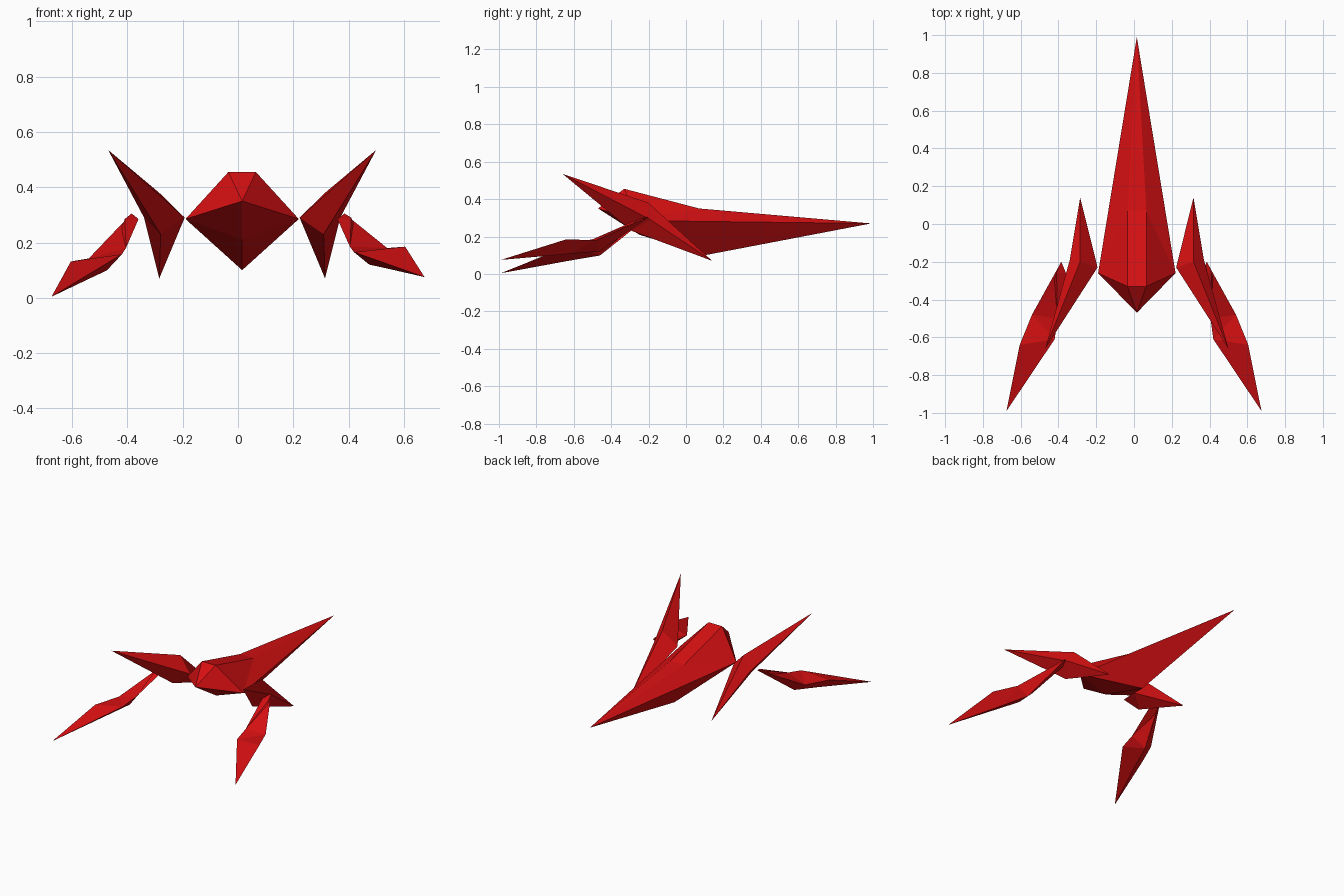
import bpy, bmesh
from mathutils import Vector

if "Cube" in bpy.data.objects:
    bpy.data.objects.remove(bpy.data.objects["Cube"])

red = bpy.data.materials.new("red")
red.diffuse_color = (0.68, 0.005, 0.006, 1)
red.use_nodes = True
red.node_tree.nodes["Principled BSDF"].inputs["Base Color"].default_value = red.diffuse_color
AXIS = 0.015  # symmetry plane of hull and wings


def make(name, verts, faces, x=0.0):
    bm = bmesh.new()
    vs = [bm.verts.new(v) for v in verts]
    for f in faces:
        bm.faces.new([vs[i] for i in f])
    bmesh.ops.triangulate(bm, faces=[f for f in bm.faces if len(f.verts) > 3])
    bmesh.ops.recalc_face_normals(bm, faces=bm.faces)
    me = bpy.data.meshes.new(name)
    bm.to_mesh(me)
    bm.free()
    me.materials.append(red)
    ob = bpy.data.objects.new(name, me)
    ob.location.x = x
    bpy.context.collection.objects.link(ob)
    return ob


def loft(name, rings, x=0.0):
    """Skin through rings of points; a one-point ring is a tip."""
    verts, ids = [], []
    for r in rings:
        ids.append(list(range(len(verts), len(verts) + len(r))))
        verts += r
    faces = []
    for a, b in zip(ids, ids[1:]):
        n = max(len(a), len(b))
        for i in range(n):
            j = (i + 1) % n
            if len(a) == 1:
                faces.append((a[0], b[i], b[j]))
            elif len(b) == 1:
                faces.append((a[i], a[j], b[0]))
            else:
                faces.append((a[i], a[j], b[j], b[i]))
    faces += [tuple(r) for r in (ids[0], ids[-1]) if len(r) > 2]
    return make(name, verts, faces, x)


# Hull: one half, mirrored
hull = make("hull", [
    (0, -0.47, 0.35), (0, -0.33, 0.455), (0.05, -0.33, 0.455),   # nose, roof front
    (0, 0.07, 0.35), (0.05, 0.07, 0.35), (0, 0.99, 0.27),        # roof back, tail
    (0.205, -0.26, 0.285), (0, -0.25, 0.21), (0, 0.10, 0.10)],   # side, belly
    [(0, 2, 1), (0, 6, 2), (1, 2, 4, 3), (2, 6, 4), (3, 4, 5),
     (4, 6, 5), (0, 7, 6), (7, 8, 6), (8, 5, 6)], AXIS)
mod = hull.modifiers.new("mirror", 'MIRROR')
mod.use_clip = True

# Wings: long four-sided blades pointed at both ends
wing = [[(0.485, -0.66, 0.535)],
        [(0.208, -0.23, 0.29), (0.30, -0.20, 0.38),
         (0.355, -0.19, 0.29), (0.295, -0.29, 0.23)],
        [(0.30, 0.14, 0.07)]]
# Claws: three-sided arms with a bent elbow; the left one hangs lower
claw = [[(0.36, -0.26, 0.285), (0.385, -0.20, 0.305), (0.41, -0.26, 0.29)],
        [(0.405, -0.50, 0.185), (0.54, -0.48, 0.18), (0.475, -0.46, 0.12)],
        [(0.42, -0.61, 0.165), (0.605, -0.64, 0.185), (0.535, -0.625, 0.107)],
        [(0.675, -0.99, 0.075)]]

for side, s, drop in (("right", 1, 0.0), ("left", -1, 0.25)):
    loft(side + "_wing", [[(s * x, y, z) for x, y, z in r] for r in wing], AXIS)
    loft(side + "_claw", [[(s * x, y, z - drop * max(0, x - 0.39))
                           for x, y, z in r] for r in claw])
